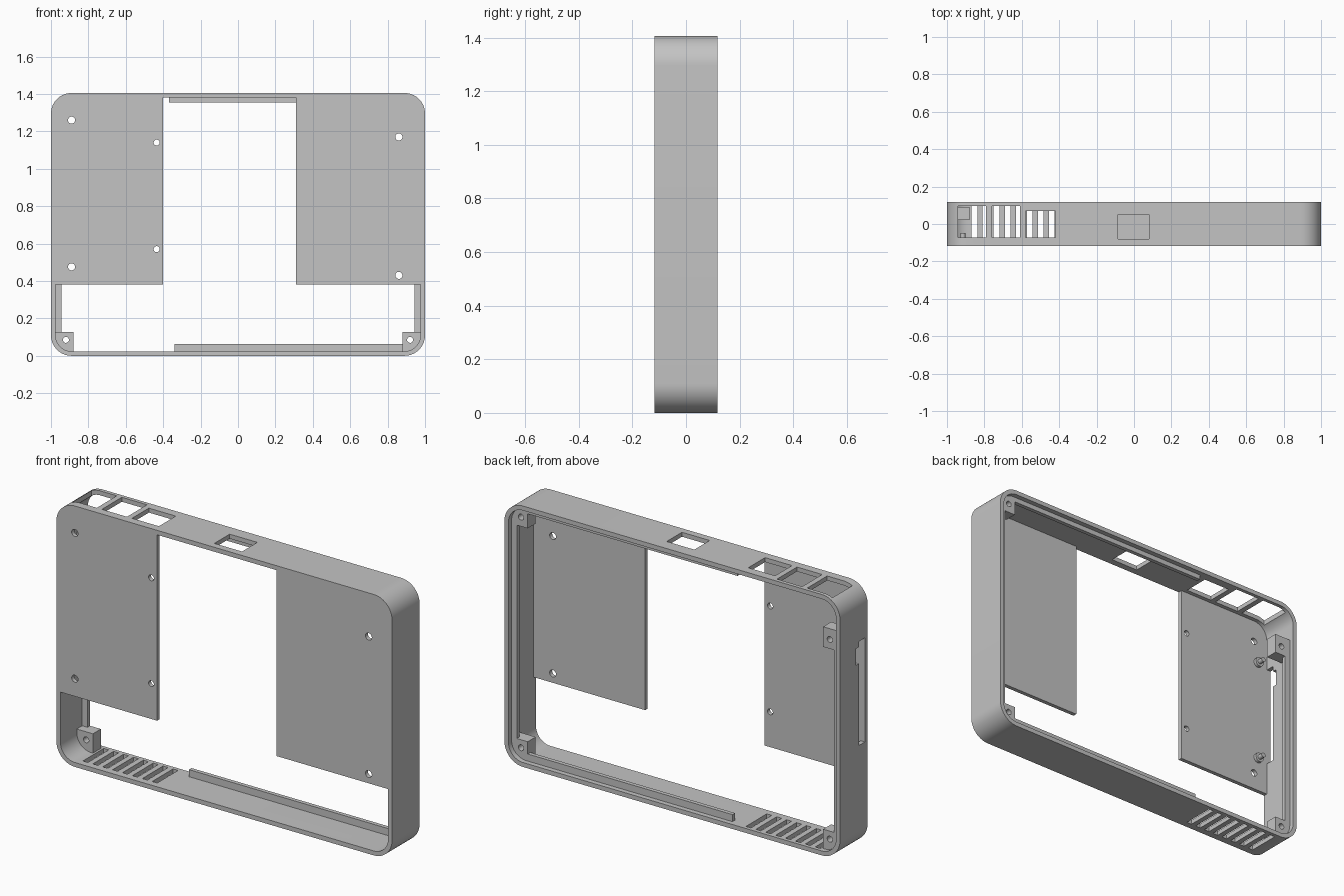
import bpy, bmesh, math
from mathutils import Matrix

old = bpy.data.objects.get("Cube")
if old:
    bpy.data.objects.remove(old, do_unlink=True)

grey = bpy.data.materials.new("mid_grey")
grey.use_nodes = True
grey.diffuse_color = (0.55, 0.55, 0.55, 1)
grey.node_tree.nodes["Principled BSDF"].inputs["Base Color"].default_value = (0.55, 0.55, 0.55, 1)

HEIGHT, WALL, RADIUS = 1.405, 0.024, 0.11
FRONT, BACK, PLATE_BACK = -0.117, 0.117, -0.095


def finish(name, bm):
    bmesh.ops.recalc_face_normals(bm, faces=bm.faces)
    mesh = bpy.data.meshes.new(name)
    bm.to_mesh(mesh)
    bm.free()
    mesh.materials.append(grey)
    obj = bpy.data.objects.new(name, mesh)
    bpy.context.collection.objects.link(obj)
    return obj


def panel(name, x, y, z, radii=(0, 0, 0, 0)):
    """Block with corners rounded as seen from the front:
    radii run lower right, upper right, upper left, lower left."""
    corners = [(x[1], z[0], -1, 1), (x[1], z[1], -1, -1), (x[0], z[1], 1, -1), (x[0], z[0], 1, 1)]
    bm = bmesh.new()
    verts = []
    for i, ((cx, cz, sx, sz), r) in enumerate(zip(corners, radii)):
        steps = 14 if r else 0
        for k in range(steps + 1):
            a = math.pi / 2 * (i - 1 + (k / steps if steps else 0))
            px = cx + sx * r + r * math.cos(a)
            pz = cz + sz * r + r * math.sin(a)
            verts.append(bm.verts.new((px, y[0], pz)))
    face = bm.faces.new(verts)
    ext = bmesh.ops.extrude_face_region(bm, geom=[face])["geom"]
    moved = [g for g in ext if isinstance(g, bmesh.types.BMVert)]
    bmesh.ops.translate(bm, verts=moved, vec=(0, y[1] - y[0], 0))
    return finish(name, bm)


def rod(name, x, z, r, y, axis="X"):
    """Cylinder along y through the point x, z."""
    bm = bmesh.new()
    bmesh.ops.create_cone(bm, cap_ends=True, segments=24, radius1=r, radius2=r, depth=y[1] - y[0],
                          matrix=Matrix.Translation((x, sum(y) / 2, z)) @ Matrix.Rotation(math.pi / 2, 4, axis))
    return finish(name, bm)


def cut(obj, cutter):
    cutter.hide_render = True
    mod = obj.modifiers.new("cut", "BOOLEAN")
    mod.operation = "DIFFERENCE"
    mod.solver = "EXACT"
    mod.object = cutter
    bpy.context.view_layer.objects.active = obj
    bpy.ops.object.modifier_apply(modifier=mod.name)
    bpy.data.objects.remove(cutter, do_unlink=True)


def smooth(obj):
    bpy.ops.object.select_all(action="DESELECT")
    obj.select_set(True)
    bpy.context.view_layer.objects.active = obj
    bpy.ops.object.shade_smooth_by_angle(angle=math.radians(30))


# Case shell: rounded slab, hollowed from the back
inner_r = RADIUS - WALL
in_x, in_z = (-1 + WALL, 1 - WALL), (WALL, HEIGHT - WALL)
shell = panel("case_shell", (-1, 1), (FRONT, BACK), (0, HEIGHT), (RADIUS,) * 4)
cut(shell, panel("cavity", in_x, (PLATE_BACK, 0.3), in_z, (inner_r,) * 4))

# Front openings: low full-width window and tall centre window
cut(shell, panel("low_window", in_x, (-0.3, 0), (WALL, 0.38), (inner_r, 0, 0, inner_r)))
cut(shell, panel("tall_window", (-0.4, 0.31), (-0.3, 0), (0.3, in_z[1])))

# Screw holes in the front plates
for x, z, r in [(-0.89, 1.26, 0.019), (-0.89, 0.475, 0.019), (-0.435, 1.14, 0.016),
                (-0.435, 0.57, 0.016), (0.86, 1.17, 0.019), (0.86, 0.43, 0.019)]:
    cut(shell, rod("screw_hole", x, z, r, (-0.2, 0)))

# Port openings in the top wall
for x0, x1, y0, y1 in [(-0.94, -0.79, -0.073, 0.097), (-0.76, -0.61, -0.073, 0.097),
                       (-0.58, -0.42, -0.073, 0.07), (-0.085, 0.08, -0.08, 0.05)]:
    cut(shell, panel("port", (x0, x1), (y0, y1), (1.3, 1.5)))

# Vent slots in the bottom wall
for i in range(8):
    x = -0.44 - i * 0.059
    cut(shell, panel("vent", (x - 0.015, x + 0.015), (-0.08, 0.097), (-0.1, 0.06)))

# Card slot in the right wall, wider near its top
cut(shell, panel("card_slot", (-1.1, -0.95), (-0.093, -0.045), (0.56, 1.12)))
cut(shell, panel("card_slot_top", (-1.1, -0.95), (-0.093, -0.02), (1.0, 1.09)))
smooth(shell)

# Screw blocks for the back cover
ledge_y = (0.068, 0.09)
blocks = [("lower_right_block", -1, 0.02, (0, 0, 0, inner_r)),
          ("lower_left_block", 1, 0.02, (inner_r, 0, 0, 0)),
          ("upper_left_block", 1, 1.277, (0, inner_r, 0, 0)),
          ("upper_right_block", -1, 1.11, (0, 0, 0, 0))]
for name, side, z0, radii in blocks:
    xs = sorted((side * 0.88, side * 0.98))
    block = panel(name, xs, (0.022, 0.09), (z0, z0 + 0.108), radii)
    cut(block, rod("block_hole", side * 0.92, z0 + (0.065 if z0 < 1 else 0.05), 0.016, (-0.1, 0.2)))
    smooth(block)

# Ledges that carry the back cover
panel("bottom_ledge", (-0.34, 0.88), ledge_y, (0.02, 0.062))
panel("top_ledge", (-0.37, 0.88), ledge_y, (1.355, 1.385))
panel("left_ledge", (0.945, 0.98), ledge_y, (0.128, 1.277))
panel("right_ledge", (-0.98, -0.945), ledge_y, (0.128, 1.11))

# Board pegs behind the right plate
for name, z in [("upper_peg", 1.14), ("lower_peg", 0.57)]:
    smooth(rod(name + "_base", -0.915, z, 0.026, (PLATE_BACK - 0.002, -0.078)))
    smooth(rod(name + "_pin", -0.915, z, 0.013, (-0.08, -0.048)))
